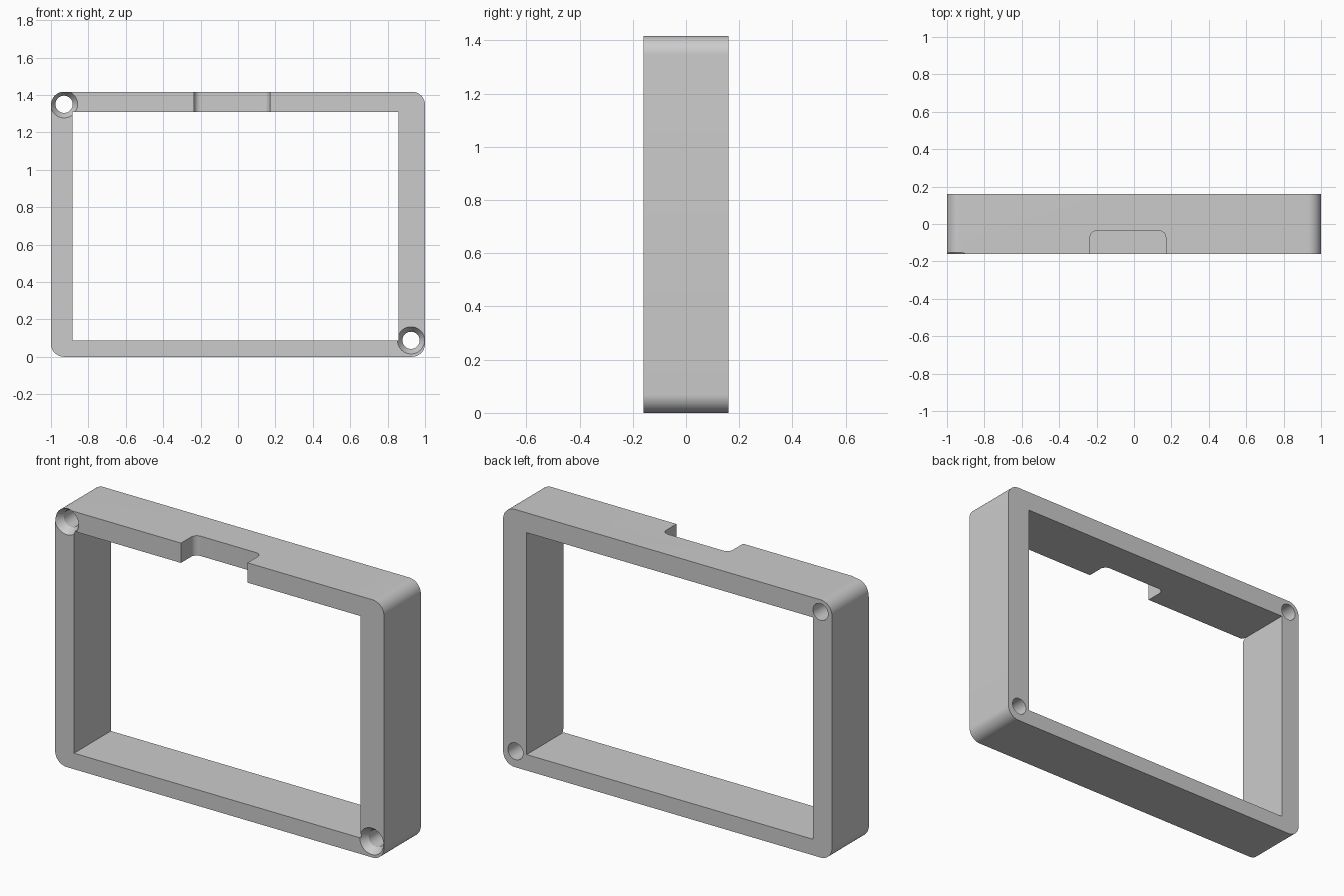
import bpy, bmesh, math
from mathutils import Vector

cube = bpy.data.objects.get("Cube")
if cube:
    bpy.data.objects.remove(cube, do_unlink=True)

WIDTH, HEIGHT, HALF_DEPTH = 2.0, 1.417, 0.16

grey = bpy.data.materials.new("plain grey")
grey.use_nodes = True
colour = (0.6, 0.6, 0.6, 1)
grey.diffuse_color = colour
grey.node_tree.nodes["Principled BSDF"].inputs["Base Color"].default_value = colour


def rounded_rect(x0, x1, y0, y1, radius, steps=12):
    """Outline points, counter-clockwise; radius 0 gives sharp corners."""
    if radius == 0:
        return [(x0, y0), (x1, y0), (x1, y1), (x0, y1)]
    centres = [(x1 - radius, y1 - radius), (x0 + radius, y1 - radius),
               (x0 + radius, y0 + radius), (x1 - radius, y0 + radius)]
    points = []
    for corner, (cx, cy) in enumerate(centres):
        for i in range(steps + 1):
            a = math.pi / 2 * (corner + i / steps)
            points.append((cx + radius * math.cos(a), cy + radius * math.sin(a)))
    return points


def prism(name, outline, axis, low, high):
    """Extrude an outline along the y or z axis."""
    bm = bmesh.new()
    place = (lambda u, v: (u, low, v)) if axis == "y" else (lambda u, v: (u, v, low))
    face = bm.faces.new([bm.verts.new(place(u, v)) for u, v in outline])
    grown = bmesh.ops.extrude_face_region(bm, geom=[face])
    shift = Vector((0, high - low, 0) if axis == "y" else (0, 0, high - low))
    bmesh.ops.translate(bm, vec=shift,
                        verts=[g for g in grown["geom"] if isinstance(g, bmesh.types.BMVert)])
    return finish(name, bm)


def screw_hole(name, x, z):
    """Countersunk hole: a cone at the front leading into a straight bore."""
    profile = [(0.074, -HALF_DEPTH - 0.002), (0.046, -HALF_DEPTH + 0.04),
               (0.046, HALF_DEPTH + 0.05)]
    bm = bmesh.new()
    sides = 48
    rings = [[bm.verts.new((x + r * math.cos(2 * math.pi * i / sides), y,
                            z + r * math.sin(2 * math.pi * i / sides)))
              for i in range(sides)] for r, y in profile]
    for a, b in zip(rings, rings[1:]):
        for i in range(sides):
            j = (i + 1) % sides
            bm.faces.new((a[i], a[j], b[j], b[i]))
    bm.faces.new(rings[0])
    bm.faces.new(rings[-1])
    return finish(name, bm)


def finish(name, bm):
    bmesh.ops.recalc_face_normals(bm, faces=bm.faces)
    mesh = bpy.data.meshes.new(name)
    bm.to_mesh(mesh)
    bm.free()
    mesh.materials.append(grey)
    obj = bpy.data.objects.new(name, mesh)
    bpy.context.collection.objects.link(obj)
    return obj


# Rounded outer block
frame = prism("frame", rounded_rect(-WIDTH / 2, WIDTH / 2, 0, HEIGHT, 0.07),
              "y", -HALF_DEPTH, HALF_DEPTH)

# Window opening, top notch and the two diagonal screw holes
cutters = [
    prism("opening_cutter", rounded_rect(-0.885, 0.857, 0.088, 1.308, 0), "y", -0.3, 0.3),
    prism("notch_cutter", rounded_rect(-0.235, 0.17, -0.3, -0.037, 0.035), "z", 1.2, 1.6),
    screw_hole("upper_right_hole_cutter", -0.93, 1.35),
    screw_hole("lower_left_hole_cutter", 0.925, 0.088),
]
bpy.context.view_layer.objects.active = frame
frame.select_set(True)
for cutter in cutters:
    cut = frame.modifiers.new(cutter.name, "BOOLEAN")
    cut.operation = "DIFFERENCE"
    cut.solver = "EXACT"
    cut.object = cutter
    bpy.ops.object.modifier_apply(modifier=cut.name)
    bpy.data.objects.remove(cutter, do_unlink=True)

bpy.ops.object.shade_smooth_by_angle(angle=math.radians(30))
